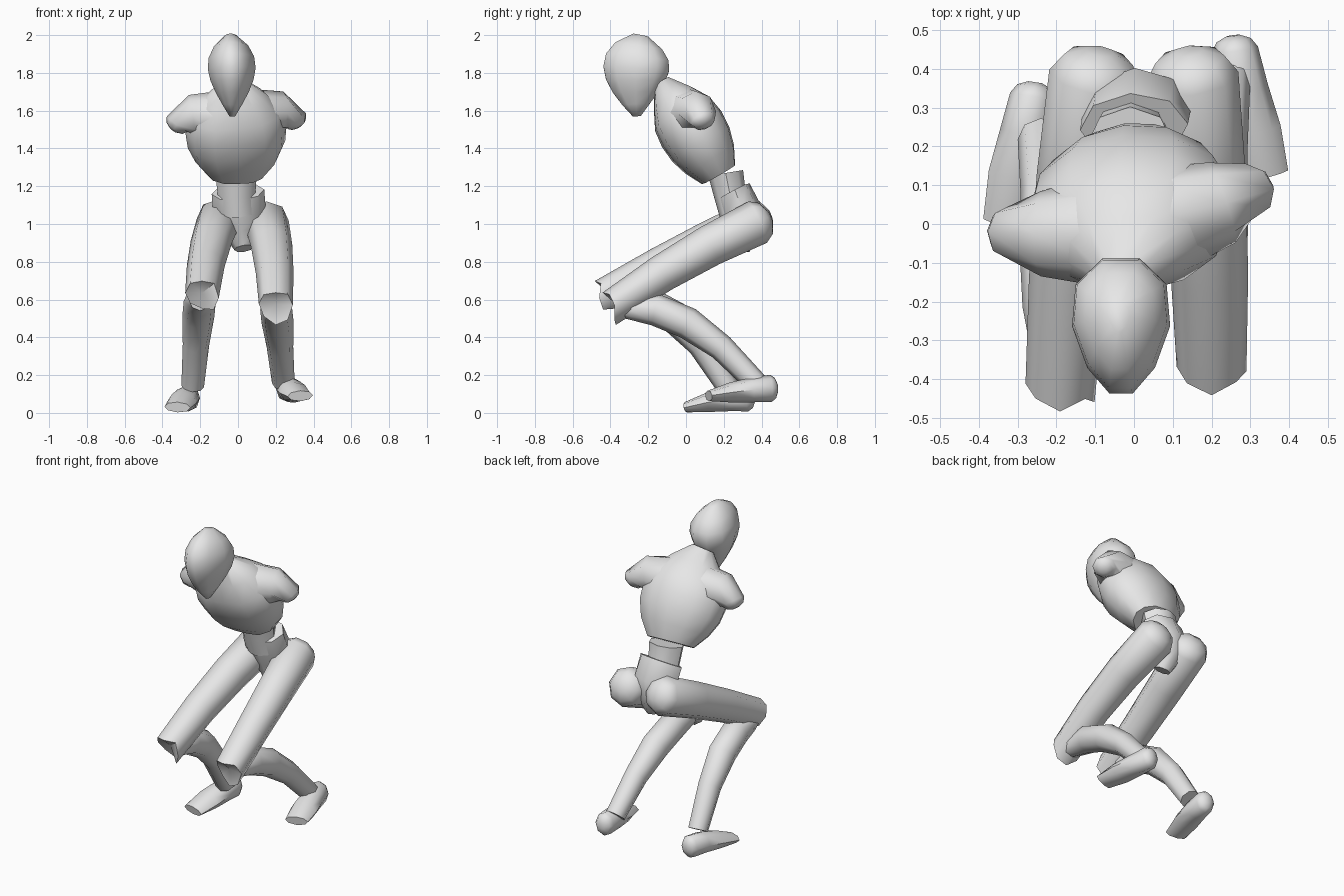
import bpy, bmesh, math, random
from mathutils import Vector

random.seed(4)
cube = bpy.data.objects.get("Cube")
if cube:
    bpy.data.objects.remove(cube, do_unlink=True)

GREY = 0.8
grey = bpy.data.materials.new("plain grey")
grey.use_nodes = True
grey.diffuse_color = (GREY, GREY, GREY, 1)
shader = grey.node_tree.nodes["Principled BSDF"]
shader.inputs["Base Color"].default_value = grey.diffuse_color


def finish(name, bm, angle):
    """Turn the bmesh into a smooth shaded object that keeps hard edges."""
    bmesh.ops.recalc_face_normals(bm, faces=bm.faces)
    mesh = bpy.data.meshes.new(name)
    bm.to_mesh(mesh)
    bm.free()
    mesh.materials.append(grey)
    obj = bpy.data.objects.new(name, mesh)
    bpy.context.collection.objects.link(obj)
    bpy.ops.object.select_all(action='DESELECT')
    obj.select_set(True)
    bpy.context.view_layer.objects.active = obj
    bpy.ops.object.shade_smooth_by_angle(angle=math.radians(angle))


def tube(name, start, bend, end, widths, depth=(1, 1), across=(1, 0, 0), sides=8,
         rounded=False, broken=False, groove=0, taper=0, angle=50):
    """Sweep an ellipse along a three point curve, with evenly spaced widths.

    depth is the thickness to width ratio at the start and at the end,
    taper narrows the front of the section, groove dents its middle."""
    a, b, c = Vector(start), Vector(bend), Vector(end)
    bm = bmesh.new()
    loops = []

    def add_ring(centre, tangent, width, ratio):
        side = Vector(across)
        side = (side - tangent * side.dot(tangent)).normalized()
        front = tangent.cross(side) * ratio
        loop = []
        for i in range(sides):
            turn = math.tau * i / sides
            reach = math.sin(turn)
            spread = math.cos(turn) * (1 - taper * reach)
            if reach > 0.99:
                reach -= groove
            offset = side * spread + front * reach
            loop.append(bm.verts.new(centre + offset * width))
        loops.append(loop)

    for i, width in enumerate(widths):
        t = i / (len(widths) - 1)
        centre = a.lerp(b, t).lerp(b.lerp(c, t), t)
        tangent = (b - a).lerp(c - b, t).normalized()
        ratio = depth[0] + (depth[1] - depth[0]) * t
        if rounded and i == 0:
            for back, size in ((0.6, 0.3), (0.4, 0.75)):
                add_ring(centre - tangent * width * back, tangent, width * size, ratio)
        add_ring(centre, tangent, width, ratio)

    for low, high in zip(loops, loops[1:]):
        for i in range(sides):
            j = (i + 1) % sides
            bm.faces.new((low[i], low[j], high[j], high[i]))
    bm.faces.new(loops[0])
    rim = loops[-1]
    if broken:
        # Jagged rim around a sunken middle
        for vert in rim:
            vert.co += tangent * random.uniform(-0.02, 0.06)
        middle = bm.verts.new(c - tangent * 0.01)
        for i in range(sides):
            bm.faces.new((rim[i], rim[(i + 1) % sides], middle))
    else:
        bm.faces.new(rim)
    finish(name, bm, angle)


# Egg shaped head, narrow at the face and chin
egg = [0.127 * math.sin(math.pi * (0.03 + 0.92 * i / 7) ** 0.75) for i in range(8)]
tube("head", (-0.04, -0.24, 2), (-0.03, -0.28, 1.8), (-0.03, -0.26, 1.57), egg,
     depth=(1.45, 1.45), sides=10, taper=0.25, angle=60)

# Chest running from the neck to the waist, turned a little
tube("torso", (-0.03, -0.13, 1.75), (0, 0.03, 1.5), (-0.01, 0.17, 1.26),
     [0.07, 0.17, 0.25, 0.27, 0.26, 0.22, 0.15], depth=(0.7, 0.7),
     across=(1, 0.15, 0), sides=12, groove=0.1, angle=50)

# Arm stumps, from the tip inwards
stump = [0.07, 0.11, 0.14]
tube("left_shoulder", (0.3, 0.09, 1.55), (0.26, 0.06, 1.62), (0.08, 0.01, 1.58),
     stump, across=(0, 1, 0), rounded=True)
tube("right_shoulder", (-0.32, -0.02, 1.53), (-0.27, -0.03, 1.6), (-0.1, -0.02, 1.57),
     stump, across=(0, 1, 0), rounded=True)

# Waist and pelvis
tube("waist", (-0.01, 0.21, 1.27), (-0.01, 0.23, 1.15), (0, 0.26, 1.06),
     [0.11, 0.1, 0.1], depth=(0.85, 0.85))
tube("pelvis", (0, 0.25, 1.17), (0.01, 0.34, 1), (0.03, 0.29, 0.87),
     [0.14, 0.14, 0.1, 0.05], depth=(0.7, 1), across=(1, 0, 0.2))

# Joints of each leg: start, bend and end of the thigh, shin and foot
legs = {
    "left": (
        ((0.15, 0.38, 1.01), (0.2, 0, 0.84), (0.2, -0.38, 0.57)),
        ((0.2, -0.33, 0.56), (0.2, 0, 0.59), (0.24, 0.37, 0.16)),
        ((0.26, 0.45, 0.13), (0.28, 0.3, 0.12), (0.33, 0.12, 0.09))),
    "right": (
        ((-0.1, 0.38, 1.02), (-0.17, 0, 0.86), (-0.19, -0.42, 0.63)),
        ((-0.2, -0.36, 0.6), (-0.2, -0.06, 0.65), (-0.24, 0.22, 0.14)),
        ((-0.26, 0.33, 0.08), (-0.28, 0.2, 0.08), (-0.32, 0, 0.03))),
}
for side, (thigh, shin, foot) in legs.items():
    tube(side + "_thigh", *thigh, [0.12, 0.11, 0.1, 0.09], rounded=True, broken=True)
    tube(side + "_shin", *shin, [0.06, 0.085, 0.085, 0.07, 0.06])
    tube(side + "_foot", *foot, [0.06, 0.07, 0.08, 0.07], depth=(1.2, 0.4), rounded=True)
